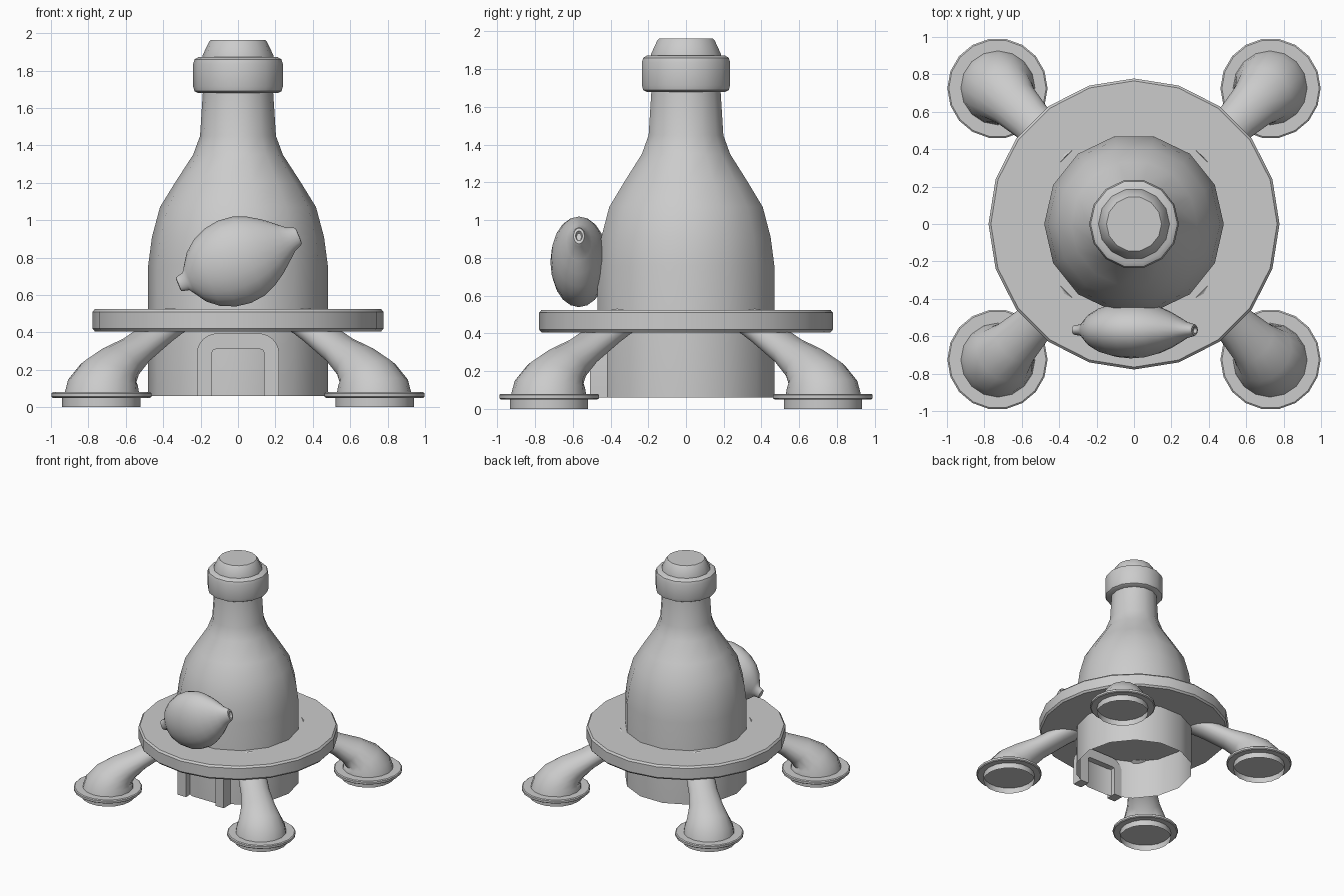
import bpy, bmesh
from math import sin, cos, pi, radians
from mathutils import Vector, Matrix

if "Cube" in bpy.data.objects:
    bpy.data.objects.remove(bpy.data.objects["Cube"])


def loft(name, rings, cap_start=True, cap_end=True, angle=35):
    """Skin a list of closed point rings into a mesh object."""
    bm = bmesh.new()
    vr = [[bm.verts.new(p) for p in ring] for ring in rings]
    for a, b in zip(vr, vr[1:]):
        n = len(a)
        for i in range(n):
            j = (i + 1) % n
            bm.faces.new((a[i], a[j], b[j], b[i]))
    if cap_start:
        bm.faces.new(vr[0][::-1])
    if cap_end:
        bm.faces.new(vr[-1])
    bmesh.ops.recalc_face_normals(bm, faces=bm.faces)
    me = bpy.data.meshes.new(name)
    bm.to_mesh(me)
    bm.free()
    ob = bpy.data.objects.new(name, me)
    bpy.context.collection.objects.link(ob)
    bpy.ops.object.select_all(action='DESELECT')
    ob.select_set(True)
    bpy.context.view_layer.objects.active = ob
    bpy.ops.object.shade_smooth_by_angle(angle=radians(angle))
    return ob


def circle(r, z, n, cx=0, cy=0):
    return [(cx + r * cos(2 * pi * i / n), cy + r * sin(2 * pi * i / n), z)
            for i in range(n)]


def lathe(name, profile, n, cx=0, cy=0, **kw):
    return loft(name, [circle(r, z, n, cx, cy) for r, z in profile], **kw)


# Bottle body, open at the bottom
lathe("bottle_body", [(.48, .06), (.48, .76), (.46, .91), (.417, 1.07),
                      (.337, 1.2), (.24, 1.35), (.203, 1.45), (.187, 1.70)],
      14, cap_start=False)

# Neck collar and stopper
lathe("neck_collar", [(.215, 1.68), (.233, 1.69), (.24, 1.715), (.24, 1.835),
                      (.232, 1.86), (.21, 1.873)], 14)
lathe("stopper", [(.19, 1.86), (.19, 1.88), (.157, 1.95), (.147, 1.962)], 14)

# Round platform
lathe("platform", [(.765, .405), (.778, .42), (.778, .51), (.765, .525)], 20)

# Legs and feet: rings of (distance, height, width, thickness, tilt)
LEG = [(1.03, .07, .20, .20, 90), (1.02, .13, .19, .185, 82),
       (.98, .18, .165, .15, 62), (.90, .235, .135, .115, 42),
       (.78, .30, .115, .085, 30), (.60, .40, .11, .075, 28),
       (.48, .465, .11, .075, 28)]
for side_y, fb in ((-1, "front"), (1, "back")):
    for side_x, lr in ((-1, "left"), (1, "right")):
        out = Vector((side_x, side_y, 0)).normalized()
        across = Vector((-out.y, out.x, 0))
        rings = []
        for d, z, w, t, tilt in LEG:
            e = radians(tilt)
            up = out * sin(e) + Vector((0, 0, cos(e)))
            c = out * d + Vector((0, 0, z))
            rings.append([c + up * t * cos(2 * pi * i / 16)
                          + across * w * sin(2 * pi * i / 16) for i in range(16)])
        loft(f"{fb}_{lr}_leg", rings, angle=45)
        x, y = .73 * side_x, .725 * side_y
        lathe(f"{fb}_{lr}_foot_flange",
              [(.26, .05), (.268, .056), (.268, .074), (.26, .08)], 18, x, y)
        lathe(f"{fb}_{lr}_foot_tube", [(.21, 0), (.21, .055)], 18, x, y,
              cap_start=False, cap_end=False)


# Arched door frame
def arch(half, top, r, steps):
    right = [(half - r + r * cos(a), top - r + r * sin(a))
             for a in [pi / 2 * i / steps for i in range(steps + 1)]]
    right = [(half, .06)] + right
    return right + [(-x, z) for x, z in reversed(right)]


outline = arch(.22, .395, .11, 6) + arch(.14, .31, .02, 2)[::-1]
loft("door_frame", [[(x, y, z) for x, z in outline] for y in (-.508, -.415)])

# Lemon leaning on the front, flattened in depth
LEMON = [(-.345, .025), (-.342, .04), (-.30, .05), (-.28, .08), (-.24, .14),
         (-.18, .19), (-.10, .225), (-.02, .237), (.06, .228), (.13, .20),
         (.20, .155), (.26, .105), (.30, .07), (.335, .055), (.35, .045),
         (.352, .028), (.335, .02)]
lemon = loft("lemon", [[(u, .64 * r * cos(2 * pi * i / 20), r * sin(2 * pi * i / 20))
                        for i in range(20)] for u, r in LEMON], angle=50)
lemon.data.transform(Matrix.Translation((0, -.567, .785))
                     @ Matrix.Rotation(radians(-22), 4, 'Y'))
